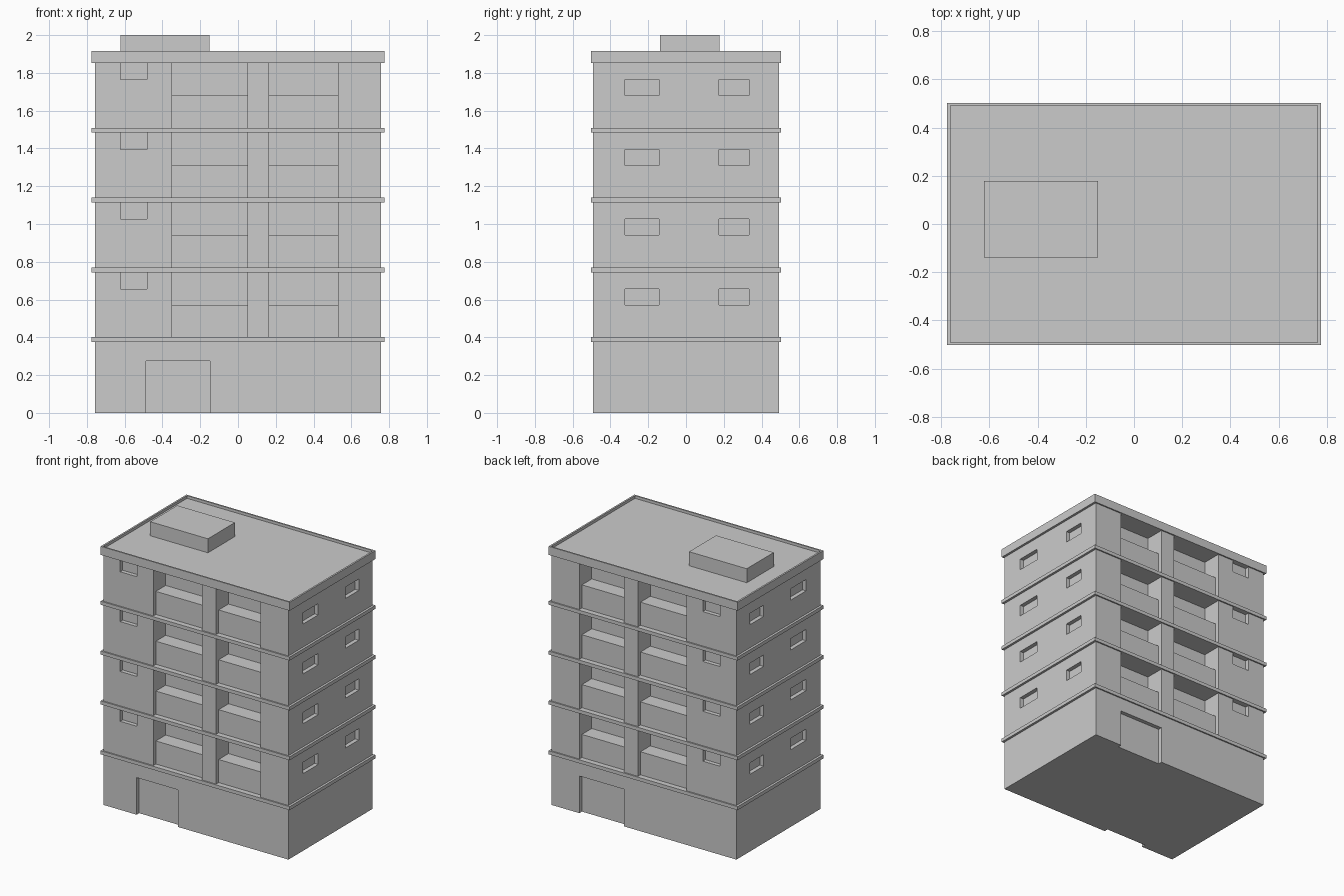
import bpy, bmesh

if "Cube" in bpy.data.objects:
    bpy.data.objects.remove(bpy.data.objects["Cube"])

HX, HY = 0.758, 0.492        # body half sizes
SX, SY = 0.775, 0.502        # floor slab half sizes
STEP = 0.3695                # storey height
FLOORS = [0.388 + STEP * i for i in range(4)]
BALCONIES = [(-0.35, 0.05), (0.165, 0.53)]


def add_box(bm, x, y, z):
    v = [bm.verts.new((a, b, c)) for c in z for b in y for a in x]
    for f in ((0, 2, 3, 1), (4, 5, 7, 6), (0, 1, 5, 4),
              (2, 6, 7, 3), (0, 4, 6, 2), (1, 3, 7, 5)):
        bm.faces.new([v[i] for i in f])


def boxes(name, items):
    bm = bmesh.new()
    for it in items:
        add_box(bm, *it)
    me = bpy.data.meshes.new(name)
    bm.to_mesh(me)
    bm.free()
    ob = bpy.data.objects.new(name, me)
    bpy.context.collection.objects.link(ob)
    return ob


def span(side, inner, outer):
    """Ordered range on the positive or negative side."""
    return (inner, outer) if side > 0 else (-outer, -inner)


def cut(target, cutter):
    m = target.modifiers.new("openings", 'BOOLEAN')
    m.operation = 'DIFFERENCE'
    m.solver = 'EXACT'
    m.object = cutter
    bpy.context.view_layer.objects.active = target
    bpy.ops.object.modifier_apply(modifier=m.name)
    bpy.data.objects.remove(cutter, do_unlink=True)


holes, parapets = [], []
for z in FLOORS:
    low, high = z + 0.008, z + STEP - 0.008
    for s in (-1, 1):
        # balcony recesses and the solid parapets standing in them
        for x in BALCONIES:
            holes.append((x, span(s, HY - 0.145, HY + 0.1), (low, high)))
            parapets.append((x, span(s, HY - 0.15, HY - 0.03), (z, z + 0.184)))
        # small high windows on front and back
        holes.append(((-0.622, -0.482), span(s, HY - 0.03, HY + 0.1), (z + 0.268, high)))
        # side windows
        for y in ((-0.323, -0.143), (0.175, 0.333)):
            holes.append((span(s, HX - 0.03, HX + 0.1), y, (z + 0.184, z + 0.268)))
# entrances
holes.append(((-0.487, -0.148), span(-1, HY - 0.03, HY + 0.1), (-0.1, 0.275)))
holes.append(((0.165, 0.53), span(1, HY - 0.03, HY + 0.1), (-0.1, 0.275)))

# main body
body = boxes("building_body", [((-HX, HX), (-HY, HY), (0, 1.875))])
cut(body, boxes("opening_cutter", holes))
boxes("balcony_parapets", parapets)

# floor slabs
boxes("floor_slabs", [((-SX, SX), (-SY, SY), (z - 0.013, z + 0.013)) for z in FLOORS])

# roof slab with a thin raised rim
roof = boxes("roof_slab", [((-SX, SX), (-SY, SY), (1.853, 1.916))])
cut(roof, boxes("roof_cutter", [((-SX + 0.013, SX - 0.013), (-SY + 0.011, SY - 0.011), (1.896, 2.1))]))

# rooftop plant room
boxes("roof_house", [((-0.623, -0.15), (-0.138, 0.178), (1.89, 2.0))])
